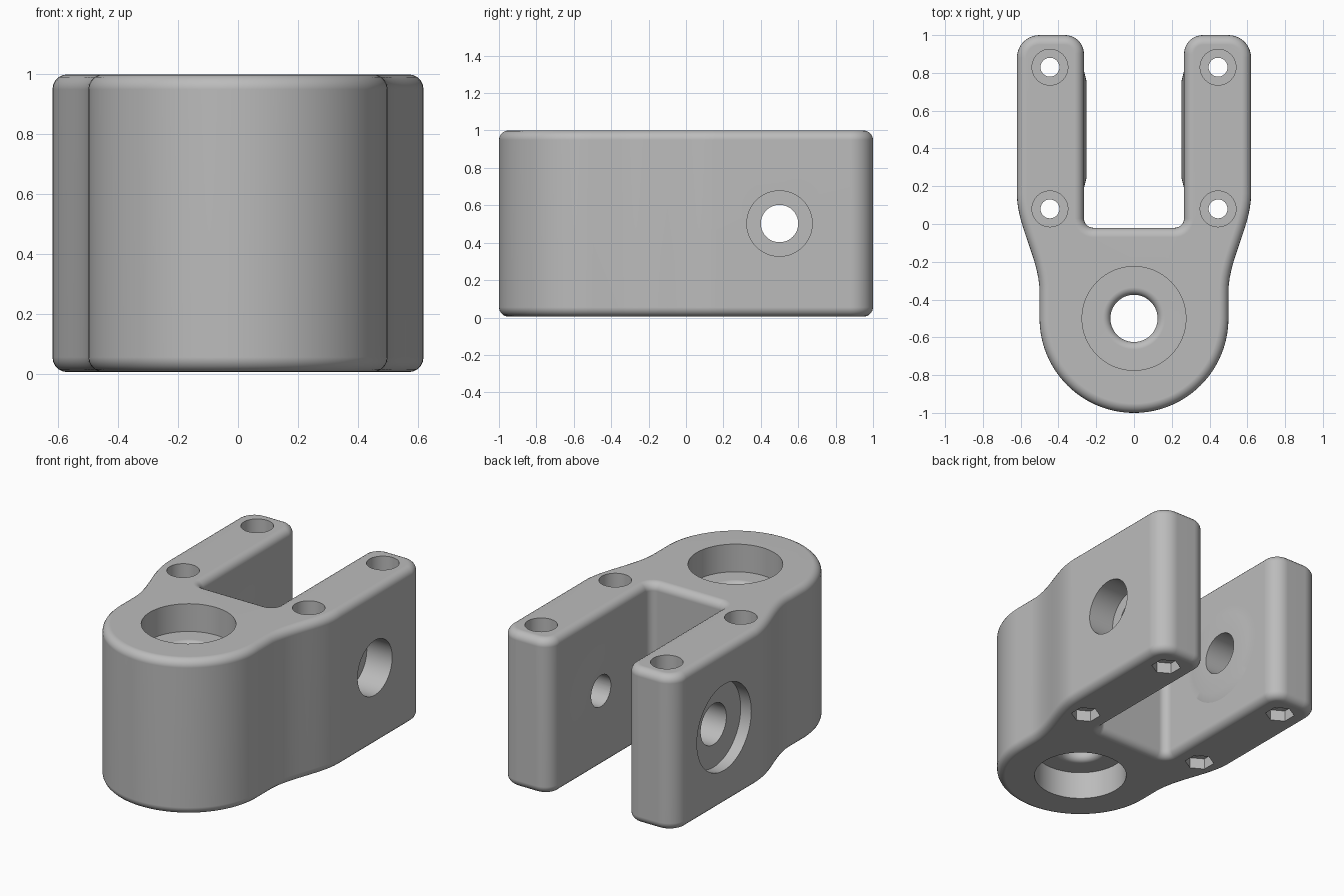
import bpy, bmesh
from math import sin, cos, pi, radians
from mathutils import Matrix, Vector

if "Cube" in bpy.data.objects:
    bpy.data.objects.remove(bpy.data.objects["Cube"])

BOTTOM, TOP = 0.005, 1.0
MID = (BOTTOM + TOP) / 2

grey = bpy.data.materials.new("plain_grey")
grey.use_nodes = True
grey.diffuse_color = (0.5, 0.5, 0.5, 1)
grey.node_tree.nodes["Principled BSDF"].inputs["Base Color"].default_value = (0.5, 0.5, 0.5, 1)


def arc(cx, cy, r, start, end, n):
    angles = [radians(start + (end - start) * i / n) for i in range(n + 1)]
    return [(cx + r * cos(a), cy + r * sin(a)) for a in angles]


def make_object(name, bm):
    bmesh.ops.recalc_face_normals(bm, faces=bm.faces)
    mesh = bpy.data.meshes.new(name)
    bm.to_mesh(mesh)
    bm.free()
    mesh.materials.append(grey)
    obj = bpy.data.objects.new(name, mesh)
    bpy.context.collection.objects.link(obj)
    return obj


def lathe(name, profile, location, turn=0, steps=64):
    """Revolve (radius, height) points; turn tilts the axis about y."""
    bm = bmesh.new()
    verts = [bm.verts.new((r, 0, h)) for r, h in profile]
    edges = [bm.edges.new(pair) for pair in zip(verts, verts[1:])]
    bmesh.ops.spin(bm, geom=verts + edges, cent=(0, 0, 0), axis=(0, 0, 1),
                   angle=2 * pi, steps=steps)
    bmesh.ops.remove_doubles(bm, verts=bm.verts, dist=1e-5)
    place = Matrix.Translation(location) @ Matrix.Rotation(radians(turn), 4, 'Y')
    bmesh.ops.transform(bm, matrix=place, verts=bm.verts)
    return make_object(name, bm)


def combine(target, tool, operation):
    tool.hide_render = True
    mod = target.modifiers.new(tool.name, 'BOOLEAN')
    mod.operation, mod.solver, mod.object = operation, 'EXACT', tool
    bpy.ops.object.select_all(action='DESELECT')
    bpy.context.view_layer.objects.active = target
    target.select_set(True)
    bpy.ops.object.modifier_apply(modifier=mod.name)
    bpy.data.objects.remove(tool)


# Fork outline: round nose, flared flank, rounded arm tip, notch corner
half = arc(0, -0.5, 0.5, -90, 0, 32)
for i in range(15):
    t = i / 14
    half.append((0.5 + 0.12 * t * t * (3 - 2 * t), -0.36 + 0.52 * t))
half += arc(0.5, 0.88, 0.12, 0, 90, 10)
half += arc(0.365, 0.9, 0.1, 90, 180, 10)
half += arc(0.215, 0.03, 0.05, 0, -90, 8)
outline = half + [(-x, y) for x, y in reversed(half[1:])]

# Fork body with rounded upper and lower rims
bm = bmesh.new()
base = bm.faces.new([bm.verts.new((x, y, BOTTOM)) for x, y in outline])
grown = bmesh.ops.extrude_face_region(bm, geom=[base], use_keep_orig=True)["geom"]
bmesh.ops.translate(bm, vec=Vector((0, 0, TOP - BOTTOM)),
                    verts=[g for g in grown if isinstance(g, bmesh.types.BMVert)])
bmesh.ops.recalc_face_normals(bm, faces=bm.faces)
rims = [e for e in bm.edges if abs(e.verts[0].co.z - e.verts[1].co.z) < 0.01]
bmesh.ops.bevel(bm, geom=rims, offset=0.05, segments=5, profile=0.5,
                affect='EDGES', clamp_overlap=False)
body = make_object("fork_body", bm)

# Low bosses on the inner faces of both arms
for side in (1, -1):
    boss = lathe("inner_boss", [(0, -0.1), (0.31, -0.1), (0.31, 0), (0.26, 0.013), (0, 0.013)],
                 (side * 0.265, 0.5, MID), -90 * side)
    combine(body, boss, 'UNION')

# Main bore: a counterbore at each end and a rounded lip on the web between
lip = [(0.165, -0.32)] + arc(0.165, -0.28, 0.04, 255, 180, 5)
lower = [(0, -0.7), (0.275, -0.7), (0.275, -0.32)] + lip
profile = lower + [(r, -h) for r, h in reversed(lower)]
combine(body, lathe("main_bore", profile, (0, -0.5, MID)), 'DIFFERENCE')

# Cross-pin holes: (side, hole radius, recess radius, recess floor)
for side, hole, recess, floor in ((1, 0.1, 0.175, 0.44), (-1, 0.13, 0.275, 0.545)):
    profile = [(0, 0.1), (hole, 0.1), (hole, floor), (recess, floor), (recess, 0.8), (0, 0.8)]
    combine(body, lathe("pin_hole", profile, (0, 0.5, MID), 90 * side), 'DIFFERENCE')

# Bolt holes with round head recesses above and hexagonal nut pockets below
for x in (-0.445, 0.445):
    for y in (0.08, 0.83):
        profile = [(0, -0.2), (0.05, -0.2), (0.05, 0.82), (0.095, 0.82), (0.095, 1.2), (0, 1.2)]
        combine(body, lathe("bolt_hole", profile, (x, y, 0), steps=40), 'DIFFERENCE')
        bm = bmesh.new()
        bmesh.ops.create_cone(bm, cap_ends=True, segments=6, radius1=0.087, radius2=0.087, depth=0.2,
                              matrix=Matrix.Translation((x, y, -0.025)))
        combine(body, make_object("nut_pocket", bm), 'DIFFERENCE')

# Smooth rounded faces, crisp hole edges
bpy.ops.object.select_all(action='DESELECT')
body.select_set(True)
bpy.context.view_layer.objects.active = body
bpy.ops.object.shade_smooth_by_angle(angle=radians(35))
weighted = body.modifiers.new("even_shading", 'WEIGHTED_NORMAL')
weighted.keep_sharp = True
